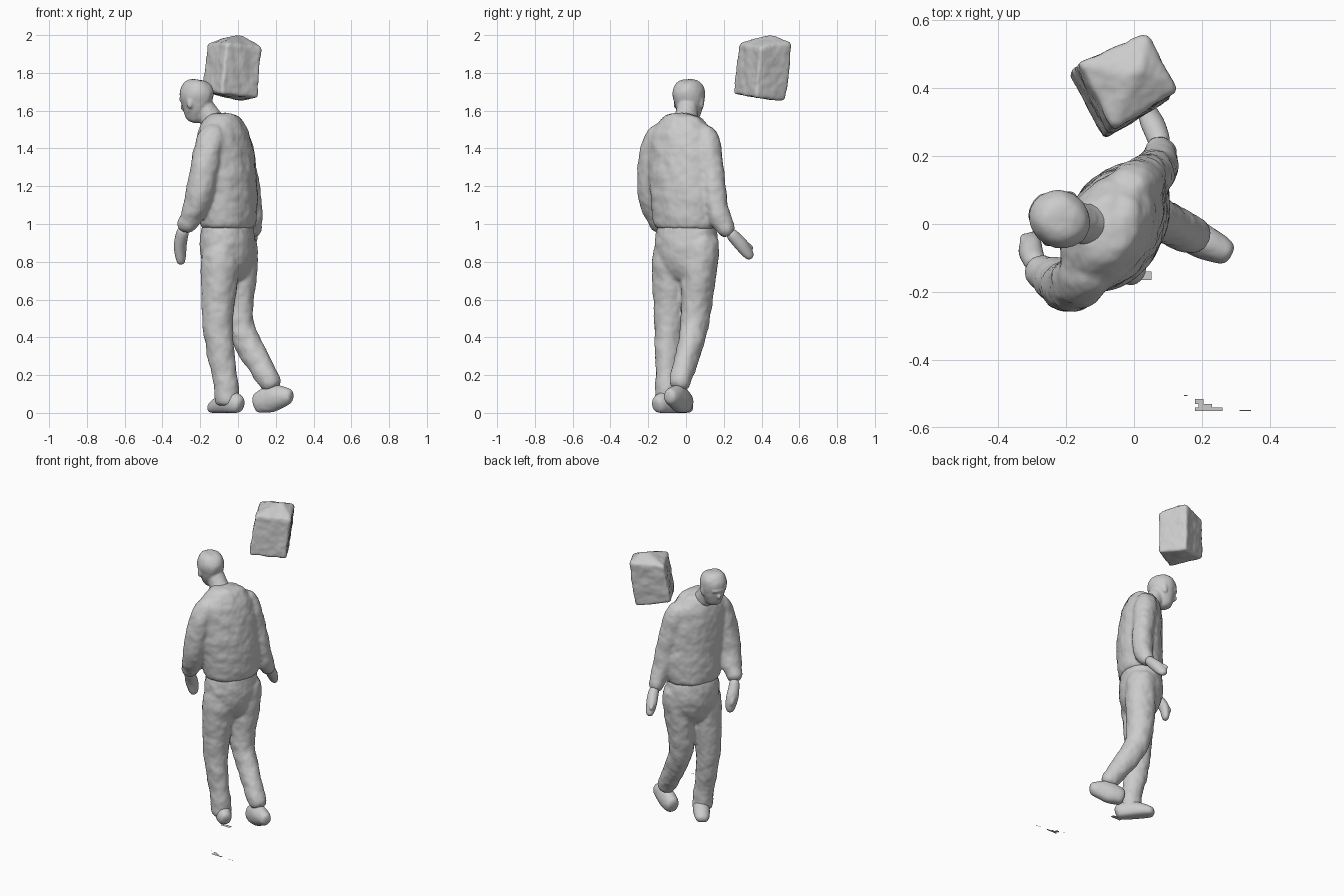
import bpy, bmesh, math
from mathutils import Vector, Matrix

SIDE = Vector((0.47, 0.883, 0))    # towards the walker's right hand
FACE = Vector((-0.883, 0.47, 0))   # walking direction


def loft(bm, rings, side=SIDE, n=16):
    """Closed tube; each ring is x, y, z, half width along side, half depth."""
    pts = [Vector(r[:3]) for r in rings]
    loops = []
    for i, r in enumerate(rings):
        t = (pts[min(i + 1, len(pts) - 1)] - pts[max(i - 1, 0)]).normalized()
        a = (side - t * side.dot(t)).normalized()
        b = t.cross(a)
        w, d = r[3], r[-1]
        loop = []
        for k in range(n):
            ang = 2 * math.pi * k / n
            p = pts[i] + a * (w * math.cos(ang)) * 1.03 + b * (d * math.sin(ang)) * 1.03
            p.z = max(p.z, 0)
            loop.append(bm.verts.new(p))
        loops.append(loop)
    for l0, l1 in zip(loops, loops[1:]):
        for k in range(n):
            bm.faces.new((l0[k], l0[(k + 1) % n], l1[(k + 1) % n], l1[k]))
    bm.faces.new(loops[0])
    bm.faces.new(loops[-1])


def ball(bm, c, w, d, h):
    """Ellipsoid aligned with the walker."""
    m = Matrix((SIDE * w, FACE * d, Vector((0, 0, h)))).transposed().to_4x4()
    m.translation = Vector(c)
    bmesh.ops.create_uvsphere(bm, u_segments=16, v_segments=10, radius=1, matrix=m)


def finish(name, bm, voxel=0.01, wrinkle=0.0, subsurf=True, smooth=3):
    """Fuse the overlapping pieces into one skin with a light scanned texture."""
    bmesh.ops.recalc_face_normals(bm, faces=bm.faces)
    me = bpy.data.meshes.new(name)
    bm.to_mesh(me)
    bm.free()
    ob = bpy.data.objects.new(name, me)
    bpy.context.collection.objects.link(ob)
    if subsurf:
        ob.modifiers.new("round", 'SUBSURF').levels = 2
        ob.modifiers["round"].render_levels = 2
    rm = ob.modifiers.new("fuse", 'REMESH')
    rm.mode, rm.voxel_size, rm.use_smooth_shade = 'VOXEL', voxel, True
    sm = ob.modifiers.new("soften", 'SMOOTH')
    sm.iterations = smooth
    if wrinkle:
        tex = bpy.data.textures.new(name + "_folds", 'CLOUDS')
        tex.noise_scale = 0.07
        dp = ob.modifiers.new("folds", 'DISPLACE')
        dp.texture, dp.strength, dp.mid_level = tex, wrinkle, 0.5
    return ob


# sweatshirt: body, two sleeves and a folded hood
bm = bmesh.new()
loft(bm, [(-0.055, 0, 0.965, .165, .125), (-0.055, 0, 0.99, .178, .137), (-0.05, 0, 1.08, .19, .142),
          (-0.05, -0.01, 1.2, .195, .142), (-0.07, -0.02, 1.38, .19, .137), (-0.08, -0.02, 1.48, .18, .122),
          (-0.085, -0.015, 1.54, .13, .105), (-0.085, -0.01, 1.59, .075, .072)])
loft(bm, [(-0.11, -0.11, 1.51, .055), (-0.14, -0.145, 1.46, .077), (-0.17, -0.18, 1.35, .078),
          (-0.195, -0.188, 1.2, .075), (-0.215, -0.175, 1.1, .07), (-0.258, -0.15, 1.02, .056),
          (-0.288, -0.12, 0.96, .045)])
loft(bm, [(-0.03, 0.08, 1.51, .055), (-0.01, 0.103, 1.46, .075), (0.02, 0.125, 1.35, .07),
          (0.05, 0.142, 1.2, .067), (0.065, 0.16, 1.08, .064), (0.08, 0.195, 0.995, .053),
          (0.078, 0.24, 0.94, .044)])
ball(bm, (-0.05, -0.01, 1.535), .11, .06, .05)
finish("sweatshirt", bm, wrinkle=0.014, smooth=8)

# trousers: baggy seat and two legs in mid stride
bm = bmesh.new()
loft(bm, [(-0.055, 0, 1.04, .14, .11), (-0.055, 0, 0.98, .165, .13), (-0.055, 0.003, 0.9, .178, .138),
          (-0.052, 0, 0.82, .165, .135), (-0.05, 0, 0.75, .13, .11), (-0.05, -0.01, 0.68, .08, .07)])
loft(bm, [(-0.085, -0.07, 0.92, .1, .1), (-0.095, -0.08, 0.78, .1, .103), (-0.103, -0.082, 0.65, .092, .094),
          (-0.11, -0.088, 0.5, .08, .082), (-0.1, -0.093, 0.35, .07, .077), (-0.07, -0.1, 0.2, .06, .064),
          (-0.057, -0.1, 0.1, .062, .062), (-0.055, -0.1, 0.03, .07, .068)])
loft(bm, [(-0.01, 0.085, 0.95, .09, .09), (0.005, 0.08, 0.88, .1, .1), (0.008, 0.07, 0.76, .093, .098),
          (-0.003, 0.06, 0.62, .084, .09), (-0.008, 0.05, 0.5, .075, .08), (0.033, 0.035, 0.4, .068, .075),
          (0.087, 0.008, 0.3, .062, .07), (0.148, -0.022, 0.2, .058, .062), (0.195, -0.045, 0.12, .054, .058)])
finish("trousers", bm, wrinkle=0.014, smooth=5)

# planted left shoe, and right shoe with its heel lifted
bm = bmesh.new()
loft(bm, [(0.02, -0.16, 0.035, .03, .035), (0, -0.145, 0.045, .045, .055), (-0.04, -0.105, 0.055, .052, .068),
          (-0.08, -0.055, 0.045, .053, .056), (-0.12, -0.005, 0.03, .048, .04), (-0.145, 0.028, 0.02, .033, .025)])
finish("left_shoe", bm, voxel=0.007)
bm = bmesh.new()
loft(bm, [(0.288, -0.092, 0.085, .028, .03), (0.265, -0.08, 0.088, .042, .047), (0.215, -0.058, 0.085, .05, .066),
          (0.165, -0.03, 0.07, .053, .075), (0.12, -0.008, 0.055, .05, .062), (0.085, 0.008, 0.045, .04, .05)])
finish("right_shoe", bm, voxel=0.007, wrinkle=0.006)

# head: skull, jaw, neck, small nose, brow and ears
bm = bmesh.new()
loft(bm, [(-0.212, 0.012, 1.765, .035, .04), (-0.214, 0.012, 1.75, .064, .068), (-0.217, 0.013, 1.71, .086, .092),
          (-0.22, 0.015, 1.665, .084, .09), (-0.22, 0.018, 1.62, .071, .078),
          (-0.228, 0.022, 1.575, .055, .06), (-0.238, 0.028, 1.535, .034, .036)])
loft(bm, [(-0.19, 0.01, 1.65, .055), (-0.165, 0.005, 1.59, .056), (-0.13, -0.005, 1.54, .065),
          (-0.1, -0.01, 1.48, .065)])
skull = Vector((-0.22, 0.015, 0))
ball(bm, skull + FACE * 0.075 + Vector((0, 0, 1.62)), .013, .02, .022)
ball(bm, skull + FACE * 0.072 + Vector((0, 0, 1.66)), .05, .022, .016)
for sgn in (-1, 1):
    ball(bm, skull + SIDE * 0.077 * sgn + Vector((0, 0, 1.64)), .012, .018, .03)
finish("head", bm, voxel=0.007, wrinkle=0.008)

# hands: palm with curled fingers, plus thumb
bm = bmesh.new()
loft(bm, [(-0.285, -0.125, 0.985, .034), (-0.3, -0.095, 0.93, .035), (-0.307, -0.07, 0.89, .044, .034),
          (-0.305, -0.055, 0.84, .04, .029), (-0.3, -0.047, 0.78, .025, .02)], n=10)
loft(bm, [(-0.312, -0.075, 0.91, .02), (-0.323, -0.045, 0.87, .018), (-0.32, -0.035, 0.835, .013)], n=8)
finish("left_hand", bm, voxel=0.006, smooth=2)
bm = bmesh.new()
loft(bm, [(0.08, 0.225, 0.965, .034), (0.068, 0.265, 0.92, .035), (0.055, 0.295, 0.89, .036, .042),
          (0.045, 0.32, 0.855, .03, .038), (0.038, 0.35, 0.815, .02, .026)], n=10)
loft(bm, [(0.05, 0.295, 0.9, .02), (0.03, 0.33, 0.885, .017), (0.02, 0.355, 0.865, .013)], n=8)
finish("right_hand", bm, voxel=0.006, smooth=2)

# floating box, slightly tilted with a gently crowned lid
bm = bmesh.new()
for p in [(-0.165, 0.475, 1.958), (-0.06, 0.275, 1.958), (0.127, 0.395, 1.94), (0.042, 0.564, 1.955),
          (-0.195, 0.445, 1.70), (-0.088, 0.245, 1.69), (0.108, 0.368, 1.667), (0.015, 0.53, 1.648),
          (-0.03, 0.43, 1.997), (0.02, 0.46, 2.0)]:
    bm.verts.new(p)
bmesh.ops.convex_hull(bm, input=bm.verts)
bmesh.ops.bevel(bm, geom=bm.edges[:], offset=0.008, segments=2, profile=0.5, affect='EDGES')
finish("floating_box", bm, voxel=0.01, wrinkle=0.014, subsurf=False)

# flat scraps of ground
bm = bmesh.new()
for x0, x1, y0, y1 in [(0.18, 0.26, -0.55, -0.54), (0.19, 0.23, -0.54, -0.53), (0.18, 0.205, -0.53, -0.515),
                       (0.31, 0.345, -0.55, -0.547), (0.147, 0.157, -0.506, -0.503),
                       (-0.02, 0.052, -0.165, -0.14)]:
    bm.faces.new([bm.verts.new(p) for p in ((x0, y0, 0), (x1, y0, 0), (x1, y1, 0), (x0, y1, 0))])
me = bpy.data.meshes.new("ground_scraps")
bm.to_mesh(me)
bm.free()
bpy.context.collection.objects.link(bpy.data.objects.new("ground_scraps", me))
